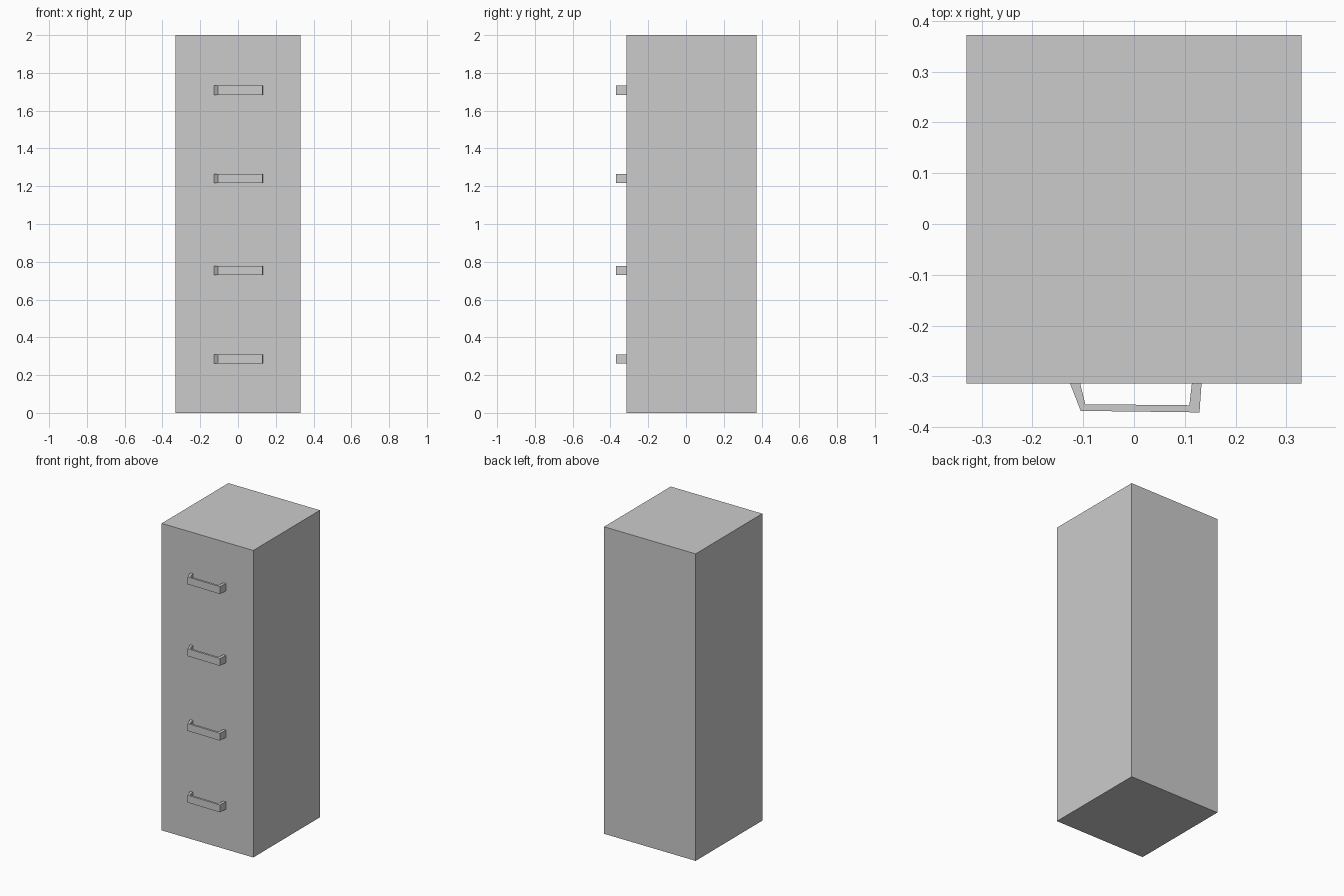
import bpy, bmesh

if "Cube" in bpy.data.objects:
    bpy.data.objects.remove(bpy.data.objects["Cube"])


def extrude_outline(name, outline, z0, z1):
    """Closed prism from an XY outline between two heights."""
    bm = bmesh.new()
    face = bm.faces.new([bm.verts.new((x, y, z0)) for x, y in outline])
    ext = bmesh.ops.extrude_face_region(bm, geom=[face])
    top = [v for v in ext["geom"] if isinstance(v, bmesh.types.BMVert)]
    bmesh.ops.translate(bm, verts=top, vec=(0, 0, z1 - z0))
    bmesh.ops.recalc_face_normals(bm, faces=bm.faces)
    mesh = bpy.data.meshes.new(name)
    bm.to_mesh(mesh)
    bm.free()
    obj = bpy.data.objects.new(name, mesh)
    bpy.context.collection.objects.link(obj)
    return obj


FRONT, BACK, HALF_W = -0.314, 0.372, 0.33

# Cabinet body
extrude_outline("cabinet_body", [(-HALF_W, FRONT), (HALF_W, FRONT),
                                 (HALF_W, BACK), (-HALF_W, BACK)], 0, 2)

# Drawer handles: slightly uneven bent bars, seen from above
handle = [(-0.126, FRONT), (-0.105, -0.368), (0.129, -0.371), (0.133, FRONT),
          (0.114, FRONT), (0.109, -0.357), (-0.096, -0.355), (-0.106, FRONT)]
for i, z in enumerate((0.286, 0.753, 1.24, 1.708), 1):
    extrude_outline(f"drawer_handle_{i}", handle, z - 0.024, z + 0.024)
